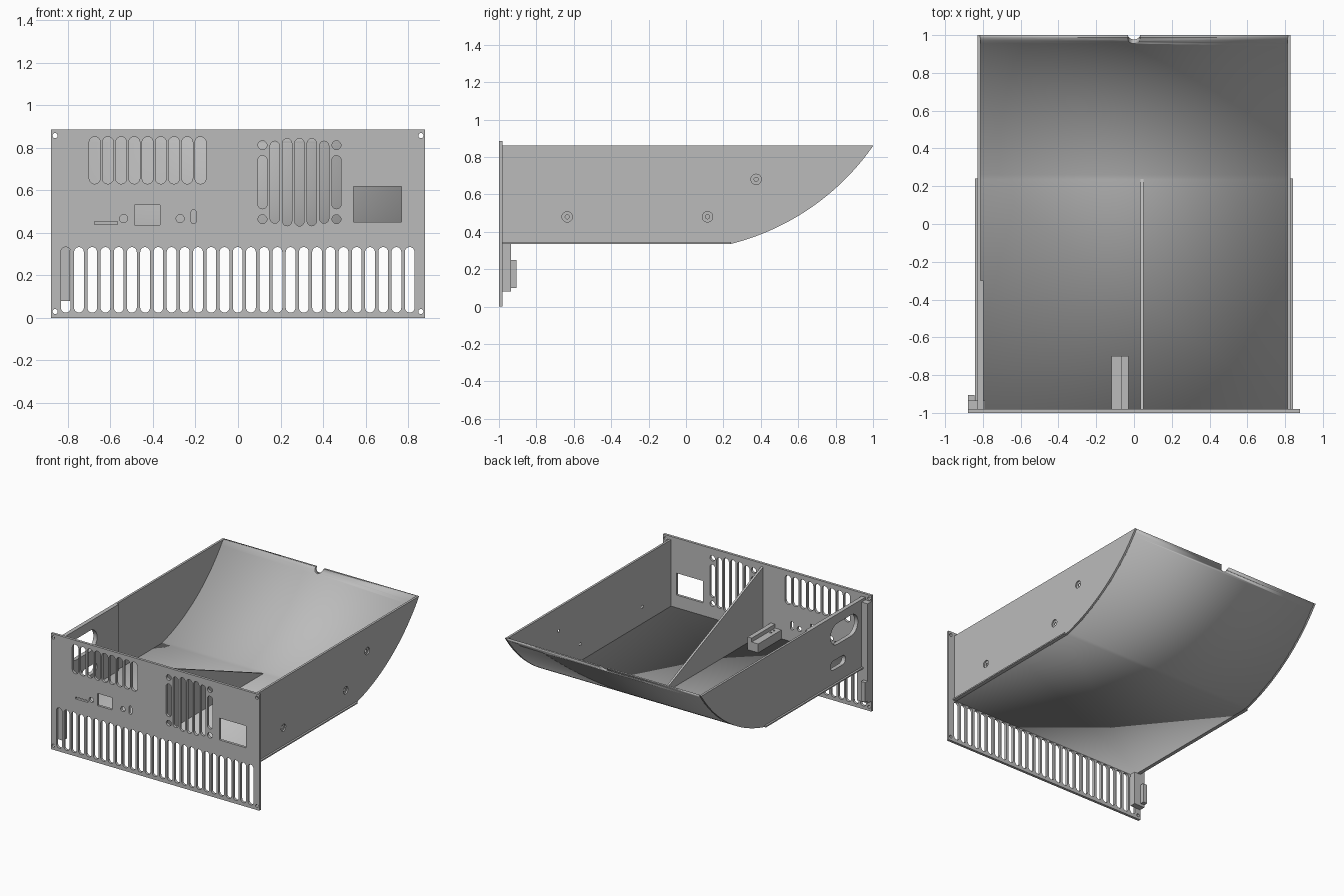
import bpy, math
from mathutils import Matrix

cube = bpy.data.objects.get("Cube")
if cube:
    bpy.data.objects.remove(cube, do_unlink=True)

grey = bpy.data.materials.new("plain grey")
grey.use_nodes = True
tone = (0.5, 0.5, 0.5, 1)
grey.diffuse_color = tone
grey.node_tree.nodes["Principled BSDF"].inputs["Base Color"].default_value = tone

FACING_FRONT = Matrix(((1, 0, 0, 0), (0, 0, -1, 0), (0, 1, 0, 0), (0, 0, 0, 1)))
FACING_SIDE = Matrix(((0, 0, 1, 0), (1, 0, 0, 0), (0, 1, 0, 0), (0, 0, 0, 1)))


def rect(u0, u1, v0, v1):
    return [(u0, v0), (u1, v0), (u1, v1), (u0, v1)]


def slot(u0, u1, v0, v1, n=10):
    """Outline with fully rounded ends; a square extent gives a circle."""
    r = min(u1 - u0, v1 - v0) / 2
    du, dv = (u1 - u0) / 2 - r, (v1 - v0) / 2 - r
    cu, cv = (u0 + u1) / 2, (v0 + v1) / 2
    start = -math.pi / 2 if du > dv else 0
    pts = []
    for half, sign in enumerate((1, -1)):
        for i in range(n + 1):
            a = start + math.pi * (half + i / n)
            pts.append((cu + sign * du + r * math.cos(a),
                        cv + sign * dv + r * math.sin(a)))
    return pts


def disc(u, v, r):
    return slot(u - r, u + r, v - r, v + r)[:-1]


def clean(pts):
    """Drop repeated neighbouring points."""
    return [p for i, p in enumerate(pts) if math.dist(p, pts[i - 1]) > 1e-5]


def plate(name, outlines, lo, hi, frame):
    """Extrude an outline with holes between two depths."""
    cu = bpy.data.curves.new(name, "CURVE")
    cu.dimensions = "2D"
    cu.fill_mode = "BOTH"
    cu.extrude = (hi - lo) / 2
    for pts in map(clean, outlines):
        sp = cu.splines.new("POLY")
        sp.points.add(len(pts) - 1)
        for p, (u, v) in zip(sp.points, pts):
            p.co = (u, v, 0, 1)
        sp.use_cyclic_u = True
    tmp = bpy.data.objects.new(name + " outline", cu)
    bpy.context.collection.objects.link(tmp)
    deps = bpy.context.evaluated_depsgraph_get()
    mesh = bpy.data.meshes.new_from_object(tmp.evaluated_get(deps))
    bpy.data.objects.remove(tmp, do_unlink=True)
    mesh.transform(frame @ Matrix.Translation((0, 0, (lo + hi) / 2)))
    mesh.materials.clear()
    mesh.materials.append(grey)
    ob = bpy.data.objects.new(name, mesh)
    bpy.context.collection.objects.link(ob)
    for o in bpy.context.selected_objects:
        o.select_set(False)
    ob.select_set(True)
    bpy.context.view_layer.objects.active = ob
    bpy.ops.object.shade_smooth_by_angle(angle=math.radians(25))
    return ob


def box(name, x0, x1, y0, y1, z0, z1):
    return plate(name, [rect(y0, y1, z0, z1)], x0, x1, FACING_SIDE)


# Front panel: frame, screw holes, vents and connector openings
cuts = [rect(-.88, .88, 0, .885)]
cuts += [disc(x, z, .012) for x in (-.86, .86) for z in (.03, .857)]
for i in range(27):
    x = -.81 + i * .0622
    cuts.append(slot(x - .023, x + .023, .025, .333))
for i in range(9):
    x = -.674 + i * .0622
    cuts.append(slot(x - .026, x + .026, .63, .852))
fan_x, fan_z = .289, .638
for i, half in zip(range(-3, 4), (.125, .193, .205, .206, .205, .193, .125)):
    x = fan_x + i * .058
    cuts.append(slot(x - .022, x + .022, fan_z - half, fan_z + half))
cuts += [disc(fan_x + sx * .174, fan_z + sz * .174, .021)
         for sx in (-1, 1) for sz in (-1, 1)]
cuts += [rect(.543, .768, .45, .617), rect(-.486, -.366, .437, .53),
         rect(-.674, -.566, .439, .453), slot(-.221, -.197, .443, .508),
         disc(-.538, .467, .019), disc(-.272, .467, .019)]
plate("front_panel", cuts, .98, 1, FACING_FRONT)

# Side profile of the tray: flat floor rising in an arc to the rear lip
FLOOR, TOP, FRONT, BEND = .335, .86, -.98, .24
R, A0, A1 = 1.32, math.radians(14.1), math.radians(55.1)
cy, cz = BEND - R * math.sin(A0), FLOOR + R * math.cos(A0)


def arc(r, n=36):
    return [(cy + r * math.sin(a), min(TOP, cz - r * math.cos(a)))
            for a in (A0 + (A1 - A0) * i / n for i in range(n + 1))]


outer = arc(R)
side = [(FRONT, FLOOR)] + outer + [(FRONT, TOP)]
T = .018
shell = [(FRONT, FLOOR)] + outer + arc(R - T)[::-1] + [(FRONT, FLOOR + T)]
floor = plate("floor_and_curved_back", [shell], -.815, .815, FACING_SIDE)

# Cable notch in the rear lip
cutter = plate("notch_cutter", [disc(0, TOP, .033)], -1.2, -.8, FACING_FRONT)
cutter.hide_render = True
cutter.hide_viewport = True
mod = floor.modifiers.new("notch", "BOOLEAN")
mod.operation = "DIFFERENCE"
mod.solver = "EXACT"
mod.object = cutter

# Left wall: countersunk screw holes made from two layers
screws = [(-.635, .48), (.115, .48), (.375, .68)]
for name, r, lo, hi in (("left_wall_inner", .011, .812, .819),
                        ("left_wall_outer", .028, .819, .829)):
    plate(name, [side] + [disc(y, z, r) for y, z in screws], lo, hi, FACING_SIDE)

# Right wall: hand hole and cable slot, doubled near the front
ports = [slot(-.89, -.56, .63, .79), slot(-.74, -.56, .45, .52)]
plate("right_wall", [side] + ports, -.829, -.812, FACING_SIDE)
plate("right_wall_doubler", [rect(FRONT, -.3, FLOOR, TOP)] + ports,
      -.812, -.798, FACING_SIDE)

# Floor flanges
for name, x0, x1 in (("left_flange", .82, .843), ("right_flange", -.843, -.82)):
    box(name, x0, x1, FRONT, BEND, FLOOR, FLOOR + .01)

# Sloping divider
plate("divider", [[(FRONT, FLOOR + T), (BEND, FLOOR + T), (FRONT, TOP)]],
      .034, .05, FACING_SIDE)

# Connector support block with a raised rail
box("support_block", -.12, -.03, FRONT, -.7, FLOOR + T, .42)
box("support_rail", -.065, -.03, FRONT, -.7, .42, .45)
for y in (-.94, -.9):
    box("support_pin", -.091, -.079, y - .006, y + .006, .42, .425)

# Upright stiffener on the right edge of the panel
box("edge_stiffener", -.88, -.79, FRONT, -.935, .08, .84)
box("stiffener_grip", -.88, -.845, -.935, -.905, .1, .25)
